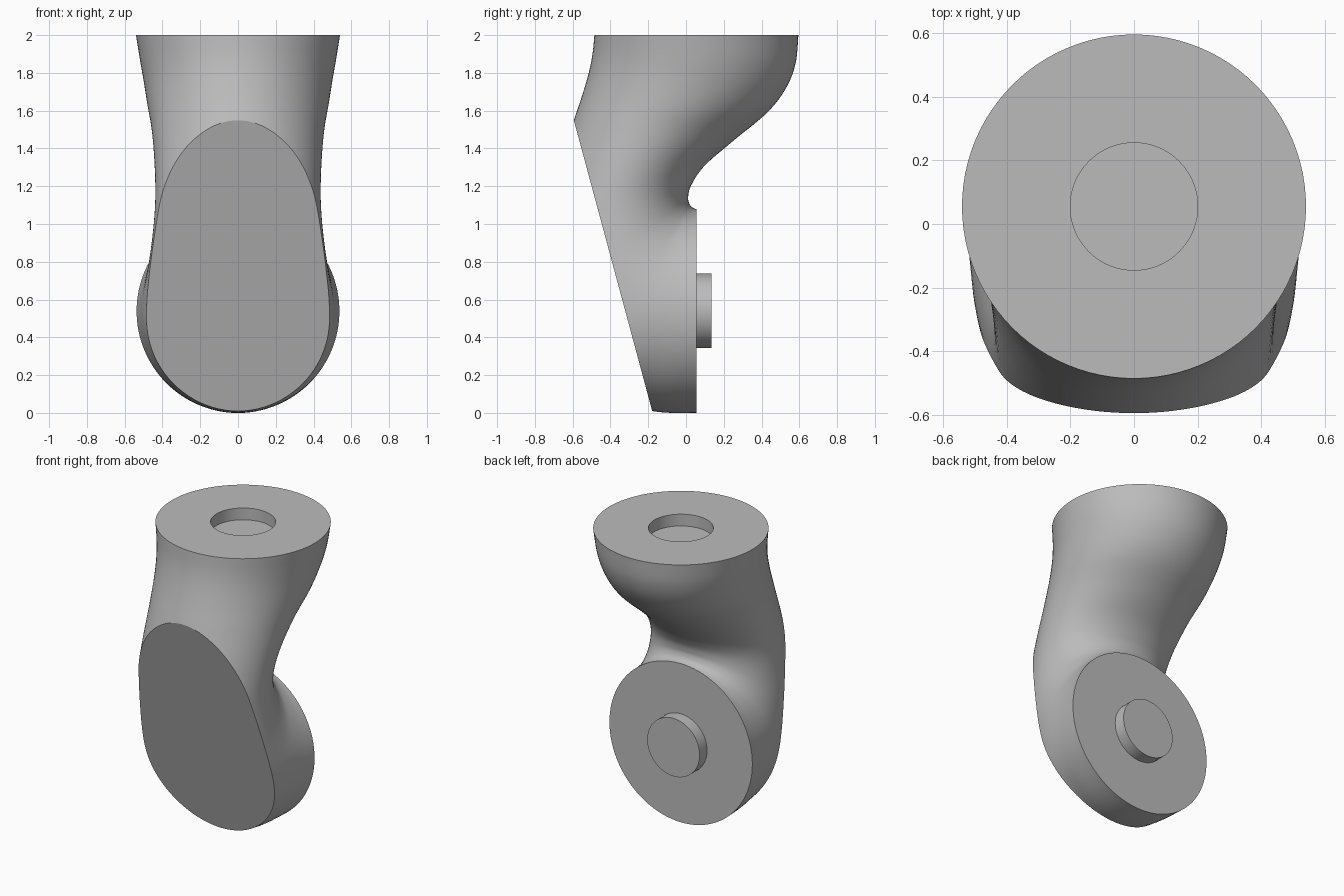
import bpy, bmesh, math
from mathutils import Vector, Matrix

old = bpy.data.objects.get("Cube")
if old:
    bpy.data.objects.remove(old, do_unlink=True)

SIDES = 96
STEPS = 8
AXIS_Y = 0.055      # socket axis, and the plane of the rear disc
DISC_Z = 0.54

grey = bpy.data.materials.new("plain grey")
grey.use_nodes = True
grey.diffuse_color = (0.5, 0.5, 0.5, 1)
grey.node_tree.nodes["Principled BSDF"].inputs["Base Color"].default_value = (0.5, 0.5, 0.5, 1)


def finish(name, bm):
    bmesh.ops.recalc_face_normals(bm, faces=bm.faces)
    mesh = bpy.data.meshes.new(name)
    bm.to_mesh(mesh)
    bm.free()
    mesh.materials.append(grey)
    obj = bpy.data.objects.new(name, mesh)
    bpy.context.collection.objects.link(obj)
    bpy.ops.object.select_all(action='DESELECT')
    bpy.context.view_layer.objects.active = obj
    obj.select_set(True)
    bpy.ops.object.shade_smooth_by_angle(angle=math.radians(25))
    return obj


def spline(a, b, c, d, t):
    return 0.5 * (2 * b + (c - a) * t + (2 * a - 5 * b + 4 * c - d) * t ** 2
                  + (3 * b - a - 3 * c + d) * t ** 3)


def ring(bm, section):
    """Ellipse spanning the back point and front point, with a half width in x."""
    by, bz, fy, fz, w = section
    back, front = Vector((0, by, bz)), Vector((0, fy, fz))
    mid, half = (back + front) / 2, (back - front) / 2
    verts = []
    for i in range(SIDES):
        a = math.tau * i / SIDES
        verts.append(bm.verts.new(mid + half * math.cos(a) + Vector((w * math.sin(a), 0, 0))))
    return verts


# Bent body: back y, back z, front y, front z, half width
stations = [
    (0.595, 2.00, -0.485, 2.00, 0.54),
    (0.58, 1.85, -0.495, 1.90, 0.52),
    (0.53, 1.72, -0.515, 1.80, 0.50),
    (0.43, 1.59, -0.55, 1.68, 0.48),
    (0.25, 1.44, -0.60, 1.53, 0.455),
    (0.10, 1.31, -0.69, 1.25, 0.44),
    (0.03, 1.21, -0.75, 0.95, 0.44),
    (0.012, 1.15, -0.72, 0.50, 0.465),
    (0.015, 1.115, -0.50, 0.10, 0.50),
    (0.03, 1.09, -0.18, 0.01, 0.52),
    (AXIS_Y, 1.078, AXIS_Y, 0.0, 0.537),
]
pts = [stations[0]] + stations + [stations[-1]]
sections = []
for k in range(len(stations) - 1):
    for s in range(STEPS):
        sections.append([spline(*vals, s / STEPS) for vals in zip(*pts[k:k + 4])])
sections.append(stations[-1])

# Round recess sunk in the top face
recess = [(AXIS_Y + 0.2, z, AXIS_Y - 0.2, z, 0.2) for z in (1.92, 2.0)]

bm = bmesh.new()
rings = [ring(bm, s) for s in recess + sections]
for r, q in zip(rings, rings[1:]):
    for i in range(SIDES):
        j = (i + 1) % SIDES
        bm.faces.new((r[i], r[j], q[j], q[i]))
bm.faces.new(rings[0])
bm.faces.new(rings[-1])

# Slanted flat cut across the front
cut = bmesh.ops.bisect_plane(
    bm, geom=bm.verts[:] + bm.edges[:] + bm.faces[:], dist=1e-5,
    plane_co=(0, -0.18, 0.014), plane_no=Vector((0, -1.536, -0.414)).normalized(),
    clear_outer=True)
rim = [e for e in cut["geom_cut"] if isinstance(e, bmesh.types.BMEdge) and e.is_boundary]
bmesh.ops.holes_fill(bm, edges=rim, sides=0)
for e in rim:
    e.smooth = False
finish("bent_body", bm)

# Round peg on the rear disc
bm = bmesh.new()
bmesh.ops.create_cone(
    bm, cap_ends=True, segments=64, radius1=0.197, radius2=0.197, depth=0.1,
    matrix=Matrix.Translation((0, AXIS_Y + 0.03, DISC_Z)) @ Matrix.Rotation(math.pi / 2, 4, 'X'))
finish("rear_peg", bm)
